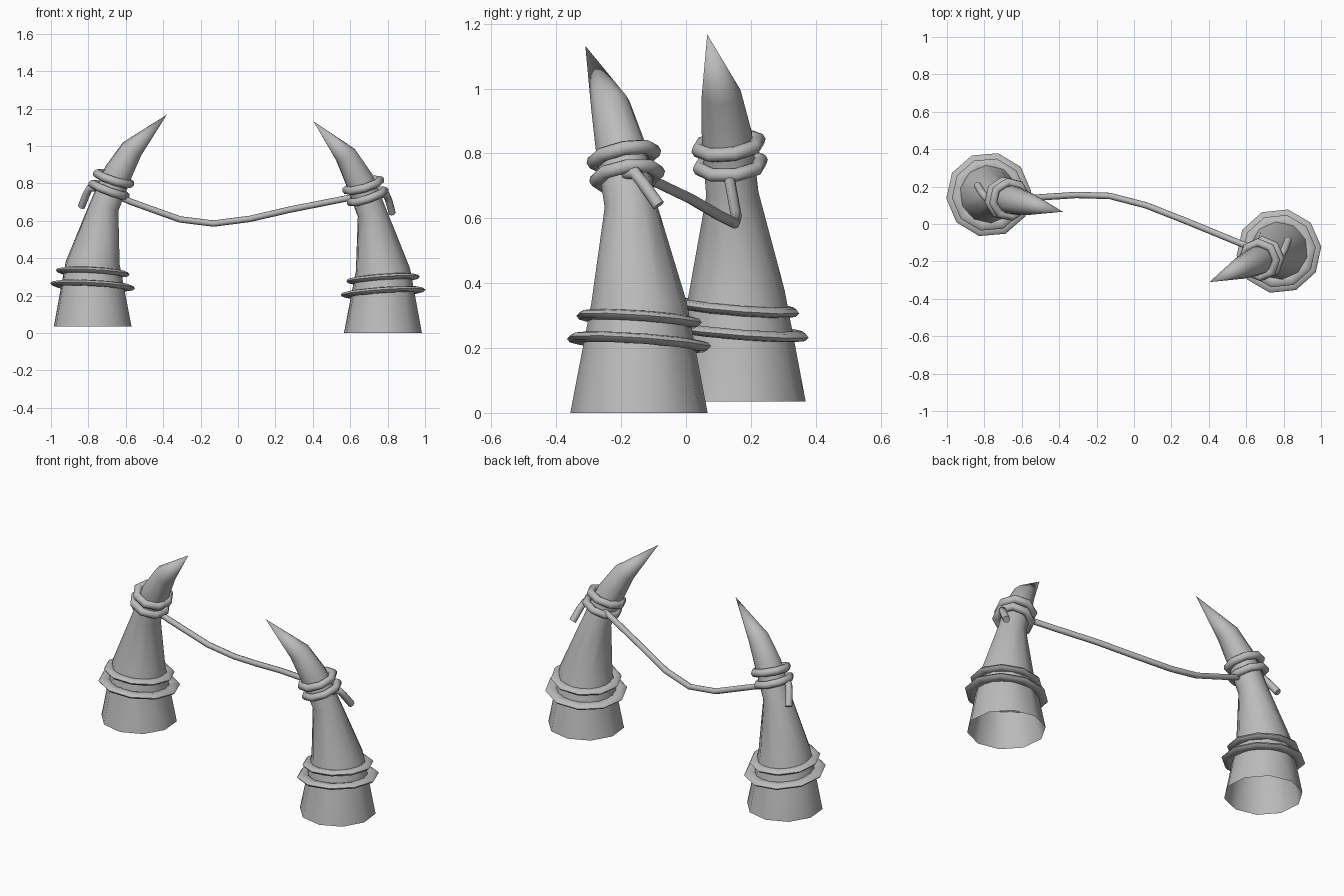
import bpy
import bmesh
from math import cos, sin, pi, radians
from mathutils import Vector, Matrix

old = bpy.data.objects.get("Cube")
if old:
    bpy.data.objects.remove(old, do_unlink=True)

GREY = (0.5, 0.5, 0.5, 1.0)
mat = bpy.data.materials.new("plain grey")
mat.use_nodes = True
mat.diffuse_color = GREY
mat.node_tree.nodes["Principled BSDF"].inputs["Base Color"].default_value = GREY


def ellipse(center, u, v, a, b, sides, phase=0.0):
    """Ring of points around a centre in the plane of u and v."""
    angles = [phase + 2 * pi * i / sides for i in range(sides)]
    return [Vector(center) + u * a * cos(t) + v * b * sin(t) for t in angles]


def loft(name, rings, place, looped=False, caps=False, tip=None):
    """Skin a row of rings into a smooth shaded object."""
    bm = bmesh.new()
    loops = [[bm.verts.new(place @ p) for p in ring] for ring in rings]
    pairs = list(zip(loops, loops[1:]))
    if looped:
        pairs.append((loops[-1], loops[0]))
    n = len(loops[0])
    for a, b in pairs:
        for i in range(n):
            j = (i + 1) % n
            bm.faces.new((a[i], a[j], b[j], b[i]))
    if caps:
        bm.faces.new(loops[0])
        bm.faces.new(loops[-1])
    if tip:
        apex = bm.verts.new(place @ Vector(tip))
        for i in range(n):
            bm.faces.new((loops[-1][i], loops[-1][(i + 1) % n], apex))
    bmesh.ops.recalc_face_normals(bm, faces=bm.faces)
    mesh = bpy.data.meshes.new(name)
    bm.to_mesh(mesh)
    bm.free()
    mesh.materials.append(mat)
    obj = bpy.data.objects.new(name, mesh)
    bpy.context.collection.objects.link(obj)
    bpy.ops.object.select_all(action="DESELECT")
    obj.select_set(True)
    bpy.context.view_layer.objects.active = obj
    bpy.ops.object.shade_smooth_by_angle(angle=radians(50))
    return obj


def rope(name, points, radius, place):
    """Capped tube along a path."""
    pts = [Vector(p) for p in points]
    rings = []
    for i, p in enumerate(pts):
        along = (pts[min(i + 1, len(pts) - 1)] - pts[max(i - 1, 0)]).normalized()
        side = along.cross(Vector((0, 0, 1))).normalized()
        rings.append(ellipse(p, side, side.cross(along), radius, radius, 8))
    return loft(name, rings, place, caps=True)


def hoop(name, center, normal, major, wide, tall, sides, place):
    """Faceted rope ring with an oval section."""
    n = Vector(normal).normalized()
    u = Vector((0, 1, 0)).cross(n).normalized()
    v = n.cross(u)
    rings = []
    for i in range(sides):
        t = 2 * pi * (i + 0.5) / sides
        out = u * cos(t) + v * sin(t)
        rings.append(ellipse(Vector(center) + out * major, out, n, wide, tall, 8))
    return loft(name, rings, place, looped=True)


# Horn sections: lean along x, height, radius, tilt in degrees
HORN = [(0, 0, 0.213, 0), (0, 0.34, 0.148, 3), (0.063, 0.64, 0.081, 16),
        (0.139, 0.82, 0.078, 27), (0.217, 0.95, 0.061, 35)]
TIP = (0.407, 0, 1.132)


def bound_horn(side, base, heading, flip):
    place = (Matrix.Translation(base) @ Matrix.Rotation(radians(heading), 4, "Z")
             @ Matrix.Diagonal((1, flip, 1, 1)))
    # Curved hollow horn, open at the bottom
    rings = []
    for x, z, r, tilt in HORN:
        t = radians(tilt)
        rings.append(ellipse((x, 0, z), Vector((cos(t), 0, -sin(t))),
                             Vector((0, 1, 0)), r, r, 10))
    loft(side + "_horn", rings, place, tip=TIP)
    # Slightly tilted bands round the base
    lean = (0.035, -0.09, 1)
    hoop(side + "_lower_band", (0, 0, 0.217), lean, 0.193, 0.035, 0.016, 10, place)
    hoop(side + "_upper_band", (0, 0, 0.289), lean, 0.165, 0.033, 0.016, 10, place)
    # Rope wraps near the top and the hanging rope end
    hoop(side + "_upper_wrap", (0.115, 0, 0.79), (0.35, 0.06, 1),
         0.094, 0.023, 0.023, 8, place)
    hoop(side + "_lower_wrap", (0.09, 0, 0.73), (0.38, 0.0, 1),
         0.096, 0.022, 0.022, 8, place)
    rope(side + "_rope_end", [(0.03, 0.03, 0.74), (-0.012, 0.018, 0.74),
                              (-0.035, 0.0, 0.705), (-0.07, -0.035, 0.64)],
         0.02, place)


bound_horn("left", (0.775, -0.145, 0), 204, 1)
bound_horn("right", (-0.777, 0.157, 0.035), -13, -1)

# Sagging rope between the horns
rope("hanging_rope", [(-0.67, 0.13, 0.745), (-0.57, 0.138, 0.70), (-0.31, 0.155, 0.607),
                      (-0.13, 0.15, 0.585), (0.064, 0.10, 0.61), (0.28, 0.015, 0.66),
                      (0.56, -0.10, 0.715), (0.66, -0.14, 0.735)],
     0.017, Matrix.Identity(4))
